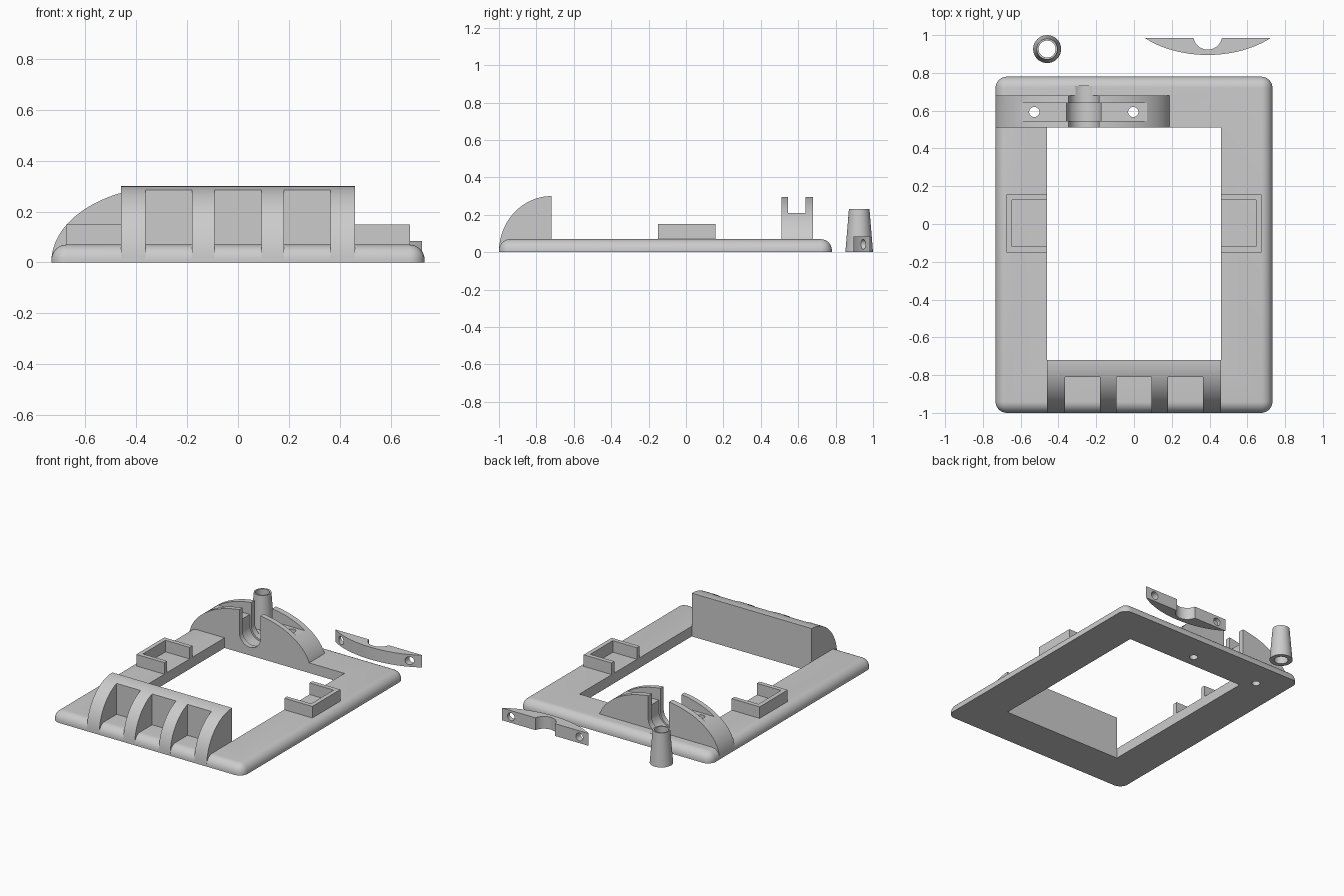
import bpy, bmesh
from math import sin, cos, pi, sqrt, radians

old = bpy.data.objects.get("Cube")
if old:
    bpy.data.objects.remove(old, do_unlink=True)

grey = bpy.data.materials.new("light grey plastic")
grey.use_nodes = True
COLOUR = (0.6, 0.6, 0.6, 1)
grey.diffuse_color = COLOUR
grey.node_tree.nodes["Principled BSDF"].inputs["Base Color"].default_value = COLOUR


def finish(name, bm):
    bmesh.ops.recalc_face_normals(bm, faces=bm.faces)
    mesh = bpy.data.meshes.new(name)
    bm.to_mesh(mesh)
    bm.free()
    mesh.materials.append(grey)
    ob = bpy.data.objects.new(name, mesh)
    bpy.context.collection.objects.link(ob)
    return ob


def prism(name, pts, axis, a, b):
    """Extrude a 2D outline along an axis from a to b."""
    place = {"x": lambda p, t: (t, p[0], p[1]),
             "y": lambda p, t: (p[0], t, p[1]),
             "z": lambda p, t: (p[0], p[1], t)}[axis]
    bm = bmesh.new()
    low = [bm.verts.new(place(p, a)) for p in pts]
    high = [bm.verts.new(place(p, b)) for p in pts]
    bm.faces.new(low)
    bm.faces.new(high)
    n = len(pts)
    for i in range(n):
        j = (i + 1) % n
        bm.faces.new((low[i], low[j], high[j], high[i]))
    return finish(name, bm)


def box(name, x0, x1, y0, y1, z0, z1):
    return prism(name, [(x0, y0), (x1, y0), (x1, y1), (x0, y1)], "z", z0, z1)


def arc(cx, cy, rx, ry, start, end, n):
    return [(cx + rx * cos(start + (end - start) * i / n),
             cy + ry * sin(start + (end - start) * i / n)) for i in range(n + 1)]


def circle(cx, cy, r):
    return arc(cx, cy, r, r, 0, 2 * pi, 32)[:-1]


def combine(target, other, operation):
    """Apply a boolean and remove the helper."""
    mod = target.modifiers.new("cut", "BOOLEAN")
    mod.operation, mod.object, mod.solver = operation, other, "EXACT"
    bpy.context.view_layer.objects.active = target
    bpy.ops.object.modifier_apply(modifier=mod.name)
    bpy.data.objects.remove(other, do_unlink=True)


def cut(target, other):
    combine(target, other, "DIFFERENCE")


def smooth(ob):
    bpy.ops.object.select_all(action="DESELECT")
    ob.select_set(True)
    bpy.context.view_layer.objects.active = ob
    bpy.ops.object.shade_smooth_by_angle(angle=radians(30))


W, TOP, PEAK = 0.733, 0.07, 0.30
IN, FRONT, BACK = 0.46, -0.72, 0.51

# Frame plate with rounded upper edges and corners
frame = box("frame", -W, W, -1, 0.78, 0, TOP)
bm = bmesh.new()
bm.from_mesh(frame.data)
edges = [e for e in bm.edges if max(v.co.z for v in e.verts) > 0.01]
bmesh.ops.bevel(bm, geom=edges, offset=0.06, segments=8, profile=0.5, affect="EDGES")
bm.to_mesh(frame.data)
bm.free()
cut(frame, box("opening", -IN, IN, FRONT, BACK, -0.1, 0.2))

# Front rest: solid back part with four curved ribs
quarter = arc(FRONT, 0.002, 0.28, PEAK - 0.002, pi / 2, pi, 24)
rest = prism("front_rest", quarter + [(FRONT, 0.002)], "x", -IN, IN)
for x in (-0.272, 0, 0.272):
    cut(rest, box("pocket", x - 0.092, x + 0.092, -1.1, -0.81, -0.1, 0.5))
smooth(rest)

# Rear arch, split by a lengthwise clip slot and a rounded cross channel
AX, AR, SLOT, CZ = -0.266, 0.467, 0.21, 0.136
Y0, Y1 = 0.545, 0.64
arch = prism("rear_arch", arc(AX, 0.002, AR, PEAK - 0.002, 0, pi, 64), "y", BACK, 0.68)
cut(arch, box("clip_slot", -1, 1, Y0, Y1, SLOT, 0.5))


def channel(r, y0, y1):
    pts = arc(AX, CZ, r, r, pi, 2 * pi, 24)
    return prism("channel", pts + [(AX + r, 0.5), (AX - r, 0.5)], "y", y0, y1)


for part in (arch, frame):
    cut(part, channel(0.08, 0.4, 0.73))
    cut(part, channel(0.092, Y0, Y1))
    for side in (-1, 1):
        cut(part, prism("screw_hole", circle(AX + side * 0.262, 0.593, 0.027),
                        "z", -0.1, 0.5))
smooth(frame)
smooth(arch)

# Side brackets: three-sided trays open toward the middle
for side, name in ((1, "left_bracket"), (-1, "right_bracket")):
    outline = [(IN, -0.15), (0.675, -0.15), (0.675, 0.157), (IN, 0.157),
               (IN, 0.127), (0.645, 0.127), (0.645, -0.12), (IN, -0.12)]
    prism(name, [(side * x, y) for x, y in outline], "z", 0.06, 0.15)

# Loose clip: the arch cap lying on its side
CX, CY, CH = 0.39, 0.985, 0.085
half = AR * sqrt(1 - (SLOT / PEAK) ** 2)
cap = []
for i in range(41):
    x = -half + 2 * half * i / 40
    cap.append((CX + x, CY + SLOT - PEAK * sqrt(1 - (x / AR) ** 2)))
clip = prism("clip", cap, "z", 0, CH)
cut(clip, prism("clip_notch", circle(CX, 1.0, 0.077), "z", -0.1, 0.2))
for side in (-1, 1):
    cut(clip, prism("clip_hole", circle(CX + side * 0.262, CH / 2, 0.027),
                    "y", 0.8, 1.1))
smooth(clip)

# Loose tapered sleeve with a straight bore
SX, SY, N = -0.46, 0.926, 40
bm = bmesh.new()
rings = []
for r, z in ((0.074, 0), (0.055, 0.23), (0.045, 0.23), (0.045, 0)):
    rings.append([bm.verts.new((SX + r * cos(2 * pi * i / N),
                                SY + r * sin(2 * pi * i / N), z)) for i in range(N)])
for k in range(4):
    a, b = rings[k], rings[(k + 1) % 4]
    for i in range(N):
        j = (i + 1) % N
        bm.faces.new((a[i], a[j], b[j], b[i]))
smooth(finish("sleeve", bm))
